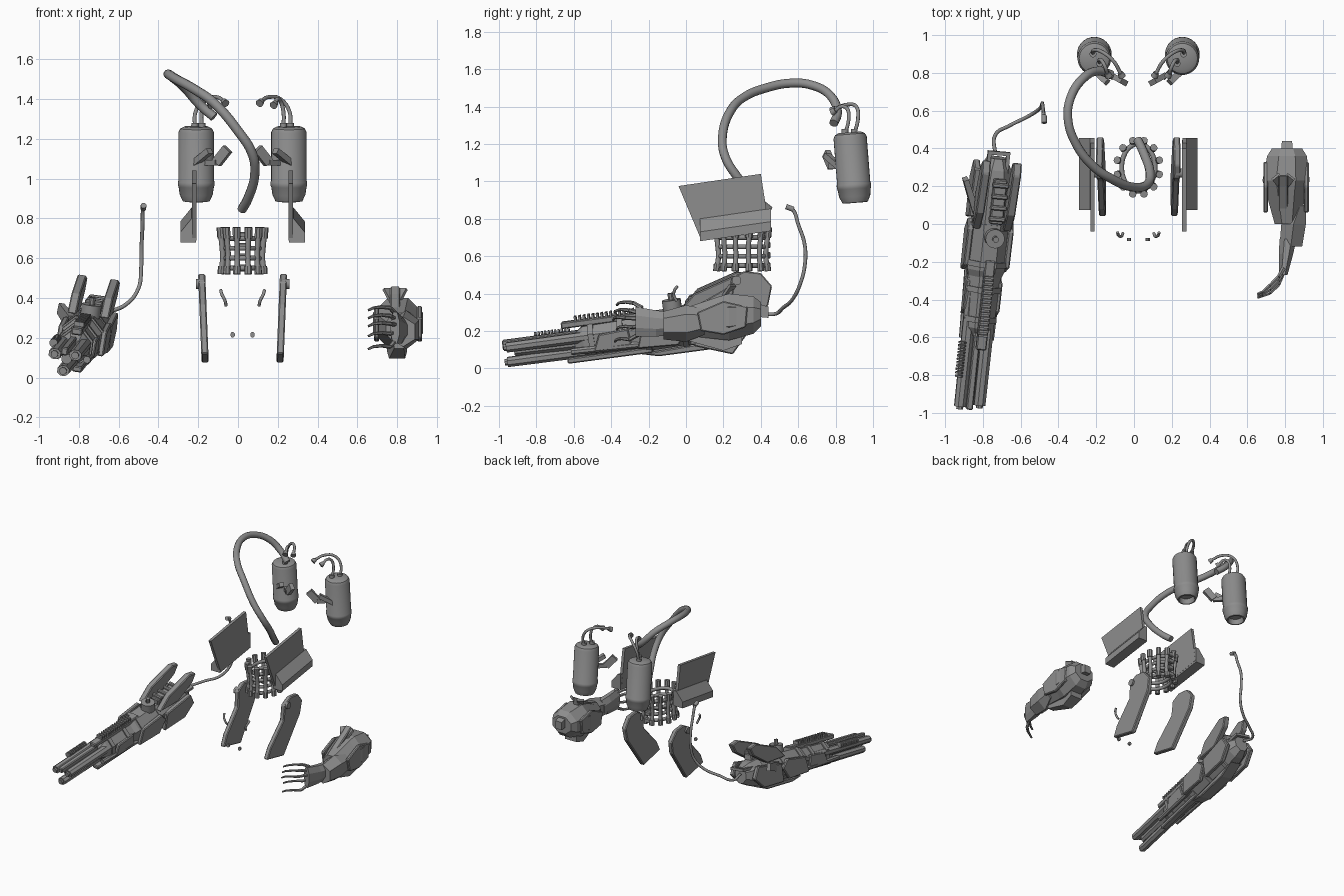
import bpy, math
from mathutils import Vector, Matrix, Euler

cube = bpy.data.objects.get("Cube")
if cube:
    bpy.data.objects.remove(cube)

GREY = bpy.data.materials.new("metal_grey")
GREY.use_nodes = True
GREY.diffuse_color = (0.27, 0.27, 0.27, 1)
GREY.node_tree.nodes["Principled BSDF"].inputs["Base Color"].default_value = (0.27, 0.27, 0.27, 1)

WORLD = Matrix()
MID = Matrix.Translation((0.023, 0, 0))      # mirror plane of the paired parts
GUN = Matrix.Translation((-0.765, 0, 0.215)) @ Euler(
    (math.radians(7.6), math.radians(8), math.radians(-5)), 'XYZ').to_matrix().to_4x4()


def finish(name, data, frame, mirror=False, bevel=0):
    ob = bpy.data.objects.new(name, data)
    bpy.context.scene.collection.objects.link(ob)
    data.materials.append(GREY)
    ob.matrix_world = frame
    if bevel:
        m = ob.modifiers.new("bevel", 'BEVEL')
        m.width, m.segments = bevel, 1
    if mirror:
        ob.modifiers.new("mirror", 'MIRROR')
    return ob


def solid(name, rings, frame=WORLD, mirror=False, bevel=0, smooth=False):
    """Skin a list of equal rings and cap both ends."""
    n = len(rings[0])
    verts = [tuple(p) for r in rings for p in r]
    faces = [(i * n + j, i * n + (j + 1) % n, (i + 1) * n + (j + 1) % n, (i + 1) * n + j)
             for i in range(len(rings) - 1) for j in range(n)]
    faces += [tuple(reversed(range(n))), tuple(range(len(verts) - n, len(verts)))]
    me = bpy.data.meshes.new(name)
    me.from_pydata(verts, [], faces)
    import bmesh
    bm = bmesh.new()
    bm.from_mesh(me)
    bmesh.ops.recalc_face_normals(bm, faces=bm.faces)
    bm.to_mesh(me)
    bm.free()
    if smooth:
        me.shade_smooth()
        me.set_sharp_from_angle(angle=math.radians(35))
    return finish(name, me, frame, mirror, bevel)


def box(name, c, s, frame=WORLD, mirror=False, bevel=0.006):
    x, y, z = (v / 2 for v in s)
    ring = lambda dy: [(c[0] + a * x, c[1] + dy, c[2] + b * z)
                       for a, b in ((-1, -1), (1, -1), (1, 1), (-1, 1))]
    return solid(name, [ring(-y), ring(y)], frame, mirror, bevel)


def loft(name, sections, sides, frame=WORLD, mirror=False, bevel=0):
    """Sections are (y, centre x, centre z, width, height)."""
    k = 1 / math.cos(math.pi / sides)
    ang = [math.tau * (i + 0.5) / sides for i in range(sides)]
    return solid(name, [[(cx + k * w / 2 * math.cos(a), y, cz + k * h / 2 * math.sin(a)) for a in ang]
                        for y, cx, cz, w, h in sections], frame, mirror, bevel)


def plate(name, outline, x, thick, frame=WORLD, mirror=False, lean=0, bevel=0.006):
    """Side profile (y, z) given thickness in x; lean shifts x with height."""
    side = lambda d: [(x + d + lean * z, y, z) for y, z in outline]
    return solid(name, [side(-thick / 2), side(thick / 2)], frame, mirror, bevel)


def beam(name, p, q, w, h, frame=WORLD, mirror=False, sides=4, taper=1.0):
    p, q = Vector(p), Vector(q)
    rot = (q - p).to_track_quat('Z', 'Y')
    k = 1 / math.cos(math.pi / sides)
    ring = lambda o, t: [o + rot @ Vector((k * t * w / 2 * math.cos(a), k * t * h / 2 * math.sin(a), 0))
                         for a in (math.tau * (i + 0.5) / sides for i in range(sides))]
    return solid(name, [ring(p, 1), ring(q, taper)], frame, mirror, smooth=sides > 8)


def tube(name, pts, r, frame=WORLD, mirror=False, cyclic=False):
    cu = bpy.data.curves.new(name, 'CURVE')
    cu.dimensions, cu.bevel_depth, cu.bevel_resolution = '3D', r, 3
    cu.use_fill_caps, cu.resolution_u = True, 6
    sp = cu.splines.new('BEZIER')
    sp.bezier_points.add(len(pts) - 1)
    for b, p in zip(sp.bezier_points, pts):
        b.co = p
        b.handle_left_type = b.handle_right_type = 'AUTO'
    sp.use_cyclic_u = cyclic
    return finish(name, cu, frame, mirror)


# Back tanks with hollow bottoms
tank_profile = [(.001, .045), (.05, .04), (.058, 0), (.068, .002), (.083, .035), (.089, .075), (.092, .08),
                (.092, .10), (.089, .105), (.089, .35), (.08, .368), (.06, .378), (.001, .378)]
tilt = Matrix.Translation((.233, .905, .885)) @ Matrix.Rotation(math.radians(4.5), 4, 'X')
solid("tanks", [[tilt @ Vector((r * math.cos(a), r * math.sin(a), z))
                 for a in (math.tau * i / 32 for i in range(32))] for r, z in tank_profile],
      MID, True, smooth=True)

# Tank hoses, their end fittings and brackets
hoses = ([(.24, .9, 1.25), (.235, .92, 1.34), (.19, .91, 1.40), (.13, .86, 1.41), (.095, .80, 1.39)],
         [(.205, .85, 1.25), (.205, .87, 1.34), (.19, .86, 1.39), (.175, .83, 1.40), (.165, .80, 1.38)])
for i, path in enumerate(hoses):
    tube(f"tank_hose_{i}", path, .010, MID, True)
    end = Vector(path[-1])
    beam(f"hose_fitting_{i}", end, end + Vector((-.01, -.02, -.012)), .03, .03, MID, True, 12, 1.3)
    top = Vector(path[0])
    beam(f"tank_port_{i}", top, top + Vector((0, 0, .03)), .035, .035, MID, True, 12)
beam("bracket_arm", (.20, .84, 1.08), (.13, .77, 1.08), .025, .03, MID, True)
beam("bracket_plate", (.13, .78, 1.08), (.075, .75, 1.15), .03, .05, MID, True)
beam("bracket_outer", (.25, .83, 1.07), (.165, .75, 1.14), .035, .03, MID, True)

# Thick supply hose
tube("supply_hose", [(-.12, .79, 1.31), (-.19, .81, 1.37), (-.27, .77, 1.46), (-.335, .67, 1.515),
                     (-.35, .56, 1.525), (-.31, .43, 1.50), (-.22, .31, 1.45), (-.12, .24, 1.38),
                     (0, .195, 1.24), (.07, .21, 1.13), (.085, .27, 1.03), (.05, .38, .90), (.02, .445, .845)], .024)

# Hip skirt panels with flared lower edge
plate("skirt_panel", [(-.04, .975), (.40, 1.04), (.445, .75), (.08, .69)], .243, .022, MID, True, bevel=0)
flare = [(.233, .12), (.256, .12), (.313, .05), (.313, 0), (.233, 0)]
solid("skirt_flare", [[(x, y, .68 + up + z) for x, z in flare] for y, up in ((.075, 0), (.455, .055))], MID, True)

# Thigh plates and hinge knobs
plate("thigh_plate", [(.24, .48), (.31, .52), (.40, .51), (.46, .44), (.44, .34), (.25, .075), (.04, .12),
                      (.08, .20), (.23, .36)], .185, .036, MID, True, lean=.04)
beam("thigh_knob", (.20, .27, .47), (.235, .27, .47), .05, .05, MID, True, 12)

# Waist: stacked rings, upright rods and a spine
for i in range(4):
    tube(f"waist_ring_{i}", [(.088 * math.cos(a), .30 + .125 * math.sin(a), .55 + .05 * i)
                             for a in (math.tau * k / 12 for k in range(12))], .013, MID, cyclic=True)
for i in range(12):
    a = math.tau * (i + .5) / 12
    at = lambda k, z: (k * .112 * math.cos(a), .30 + k * .142 * math.sin(a), z)
    tube(f"waist_rod_{i}", [at(.98, .54), at(.92, .60), at(.96, .67), at(1.02, .73)], .014, MID)
    beam(f"rod_top_{i}", at(1, .70), at(1.04, .755), .038, .034, MID, sides=8)
    beam(f"rod_foot_{i}", at(1, .52), at(.97, .56), .036, .034, MID, sides=8)
for i in range(4):
    box(f"spine_block_{i}", (0, .435, .55 + .055 * i), (.05, .035, .035), MID)

# Small cables and studs
tube("small_cable", [(.11, -.045, .44), (.105, -.06, .42), (.09, -.065, .39), (.082, -.05, .36)], .008, MID, True)
beam("stud", (.05, -.09, .215), (.05, -.075, .215), .022, .026, MID, True, 8)

# Cannon barrels
for i, (x, z, y0) in enumerate(((-.058, .025, -.98), (.045, .03, -.965), (-.005, -.055, -.975))):
    loft(f"barrel_{i}", [(y0, x, z, .06, .052), (-.25, x, z, .065, .06)], 8, GUN)
    loft(f"muzzle_{i}", [(y0 - .015, x, z, .035, .035), (y0 + .04, x, z, .035, .035)], 8, GUN)
box("barrel_rail", (-.01, -.62, .045), (.035, .74, .04), GUN)
loft("barrel_core", [(-.93, 0, 0, .05, .05), (-.2, 0, 0, .09, .09)], 8, GUN)
box("under_rail", (.035, -.42, -.085), (.05, .46, .03), GUN)
for i in range(11):
    loft(f"coil_{i}", [(-.82 + .018 * i, -.085, .055, .04, .04), (-.81 + .018 * i, -.085, .055, .04, .04)], 8, GUN)
for i in range(14):
    box(f"rail_rib_{i}", (.01, -.58 + .024 * i, .13), (.05, .012, .03), GUN, bevel=0)
box("top_rail", (.01, -.42, .105), (.055, .48, .035), GUN)

# Cannon body
loft("fore_body", [(-.60, 0, 0, .10, .10), (-.55, 0, .01, .15, .15), (-.25, 0, .01, .17, .17)], 8, GUN)
loft("main_body", [(-.30, 0, 0, .16, .16), (-.24, 0, .01, .20, .20), (.20, 0, .02, .20, .20),
                   (.30, 0, .02, .16, .17), (.36, 0, .02, .10, .12)], 8, GUN)
for y, s in ((-.52, .17), (-.36, .18), (-.22, .215), (-.02, .215), (.18, .21)):
    loft(f"body_band_{y}", [(y, 0, .012, s, s), (y + .03, 0, .012, s, s)], 8, GUN)
for s in (-1, 1):
    plate(f"side_armour_{s}", [(-.26, -.06), (-.22, .06), (-.02, .08), (.03, .02), (-.04, -.07)],
          s * .108, .03, GUN)
    plate(f"fore_armour_{s}", [(-.50, -.05), (-.46, .04), (-.30, .05), (-.29, -.05)], s * .085, .025, GUN)
    plate(f"rear_armour_{s}", [(.02, -.08), (.04, .06), (.30, .09), (.34, .0), (.24, -.08)], s * .105, .035, GUN)
    plate(f"rear_fin_{s}", [(-.02, .10), (.08, .19), (.30, .255), (.37, .235), (.33, .17), (.18, .09)],
          s * .083, .045, GUN)
    beam(f"rear_handle_side_{s}", (s * .05, .28, .07), (s * .05, .395, .07), .02, .02, GUN)
    beam(f"fore_pipe_{s}", (s * .075, -.62, -.035), (s * .085, -.20, -.045), .035, .035, GUN, sides=8)
beam("rear_handle_bar", (-.06, .39, .07), (.06, .39, .07), .02, .02, GUN)
beam("top_drum", (.015, -.055, .10), (.015, -.055, .165), .10, .10, GUN, sides=16)
beam("top_drum_pin", (.015, -.055, .16), (.015, -.055, .20), .03, .03, GUN, sides=8)
box("top_block", (.015, .14, .13), (.07, .24, .05), GUN)
for i in range(4):
    box(f"top_block_rib_{i}", (.015, .05 + .06 * i, .16), (.09, .025, .025), GUN)
beam("side_grip", (-.09, .07, .04), (-.165, .24, .08), .035, .07, GUN, taper=.8)
plate("belly_plate", [(-.26, -.10), (-.16, -.125), (.12, -.125), (.26, -.08)], 0, .10, GUN)

# Cannon feed cable
tube("feed_cable", [(-.735, .37, .30), (-.735, .47, .29), (-.66, .52, .325), (-.56, .57, .37), (-.50, .61, .45),
                    (-.487, .635, .55), (-.485, .635, .66), (-.48, .60, .77), (-.478, .57, .85), (-.475, .545, .865)], .010)
beam("feed_plug", (-.476, .575, .85), (-.475, .535, .865), .028, .028, sides=12)

# Armoured forearm
loft("forearm", [(.40, .81, .29, .16, .13), (.36, .81, .285, .21, .20), (.23, .805, .275, .25, .25),
                 (.18, .805, .27, .22, .23), (.0, .81, .25, .13, .15)], 8)
loft("elbow_block", [(.34, .81, .32, .06, .08), (.44, .81, .30, .055, .06)], 4)
plate("forearm_fin", [(.25, .38), (.26, .46), (.20, .42), (.06, .34), (.07, .31)], .79, .05)
for s in (-1, 1):
    beam(f"fin_wing_{s}", (.79, .2, .37), (.79 + .04 * s, .25, .445), .05, .015)
    plate(f"forearm_panel_{s}", [(.32, .22), (.33, .33), (.20, .36), (.06, .30), (.08, .2), (.2, .18)],
          .805 + s * .108, .025, lean=0)
loft("forearm_keel", [(.30, .80, .16, .10, .06), (.20, .80, .13, .08, .07), (.02, .81, .17, .05, .05)], 4)
loft("wrist_cuff", [(.10, .88, .25, .06, .12), (-.0, .845, .24, .13, .17), (-.12, .83, .23, .12, .13)], 6)
loft("hand", [(-.08, .815, .24, .09, .12), (-.16, .805, .24, .075, .14), (-.27, .79, .25, .045, .16)], 8)

# Jointed fingers and thumb
for i in range(5):
    z = (.35, .31, .27, .22, .155)[i]
    y = -.02 * (i % 3) + .01
    path = [(.79, -.24 + y / 2, .26 + (z - .26) * .7), (.765, -.29 + y, z), (.72, -.335 + y, z + .005),
            (.68, -.365 + y / 2, z), (.655, -.375 + y / 2, z - .012)]
    for j, (p, q) in enumerate(zip(path, path[1:])):
        beam(f"finger_{i}_joint_{j}", p, q, .024 - .003 * j, .022 - .003 * j, sides=6, taper=.8)
